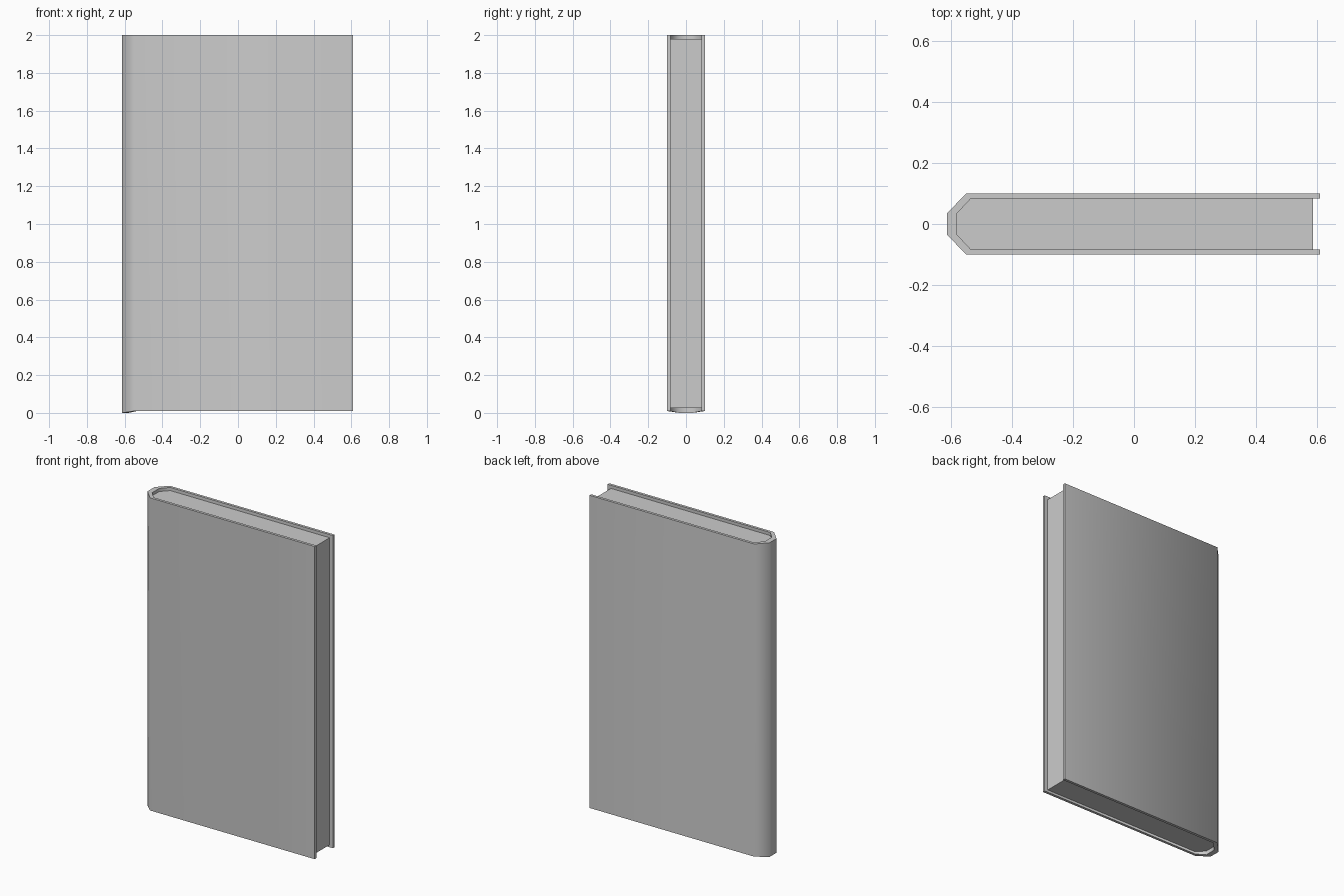
import bpy, bmesh

if "Cube" in bpy.data.objects:
    bpy.data.objects.remove(bpy.data.objects["Cube"])

def mirrored(half):
    # half runs from the fore edge to the spine on the -y side
    return half + [(x, -y) for x, y in reversed(half)]

def extrude_profile(name, bottom, top, rings):
    """Prism from a list of quad strips/n-gon caps; bottom and top are 3D loops."""
    bm = bmesh.new()
    lo = [bm.verts.new(p) for p in bottom]
    hi = [bm.verts.new(p) for p in top]
    n = len(lo)
    for i in range(n):
        j = (i + 1) % n
        bm.faces.new((lo[i], lo[j], hi[j], hi[i]))
    for loop in (lo, hi):
        for ring in rings:
            bm.faces.new([loop[i] for i in ring])
    bmesh.ops.recalc_face_normals(bm, faces=bm.faces)
    mesh = bpy.data.meshes.new(name)
    bm.to_mesh(mesh)
    bm.free()
    obj = bpy.data.objects.new(name, mesh)
    bpy.context.collection.objects.link(obj)
    return obj

outer = mirrored([(0.61, -0.10), (-0.55, -0.10), (-0.613, -0.035)])
inner = mirrored([(0.61, -0.083), (-0.535, -0.083), (-0.58, -0.035)])

# Cover: one folded shell whose spine dips slightly at the bottom
loop = outer + inner[::-1]
n = len(loop)
strips = [(i, i + 1, n - 2 - i, n - 1 - i) for i in range(len(outer) - 1)]
cover = extrude_profile(
    "cover",
    [(x, y, 0.0 if x < -0.56 else 0.01) for x, y in loop],
    [(x, y, 2.0) for x, y in loop],
    strips)

# Page block: fills the cover, recessed at the top, bottom and fore edge
pages_loop = mirrored([(0.587, -0.083), (-0.535, -0.083), (-0.58, -0.035)])
pages = extrude_profile(
    "pages",
    [(x, y, 0.025) for x, y in pages_loop],
    [(x, y, 1.98) for x, y in pages_loop],
    [range(len(pages_loop))])

# Rounded shading on the spine only
bpy.ops.object.select_all(action='DESELECT')
cover.select_set(True)
bpy.context.view_layer.objects.active = cover
bpy.ops.object.shade_smooth_by_angle(angle=1.0)
